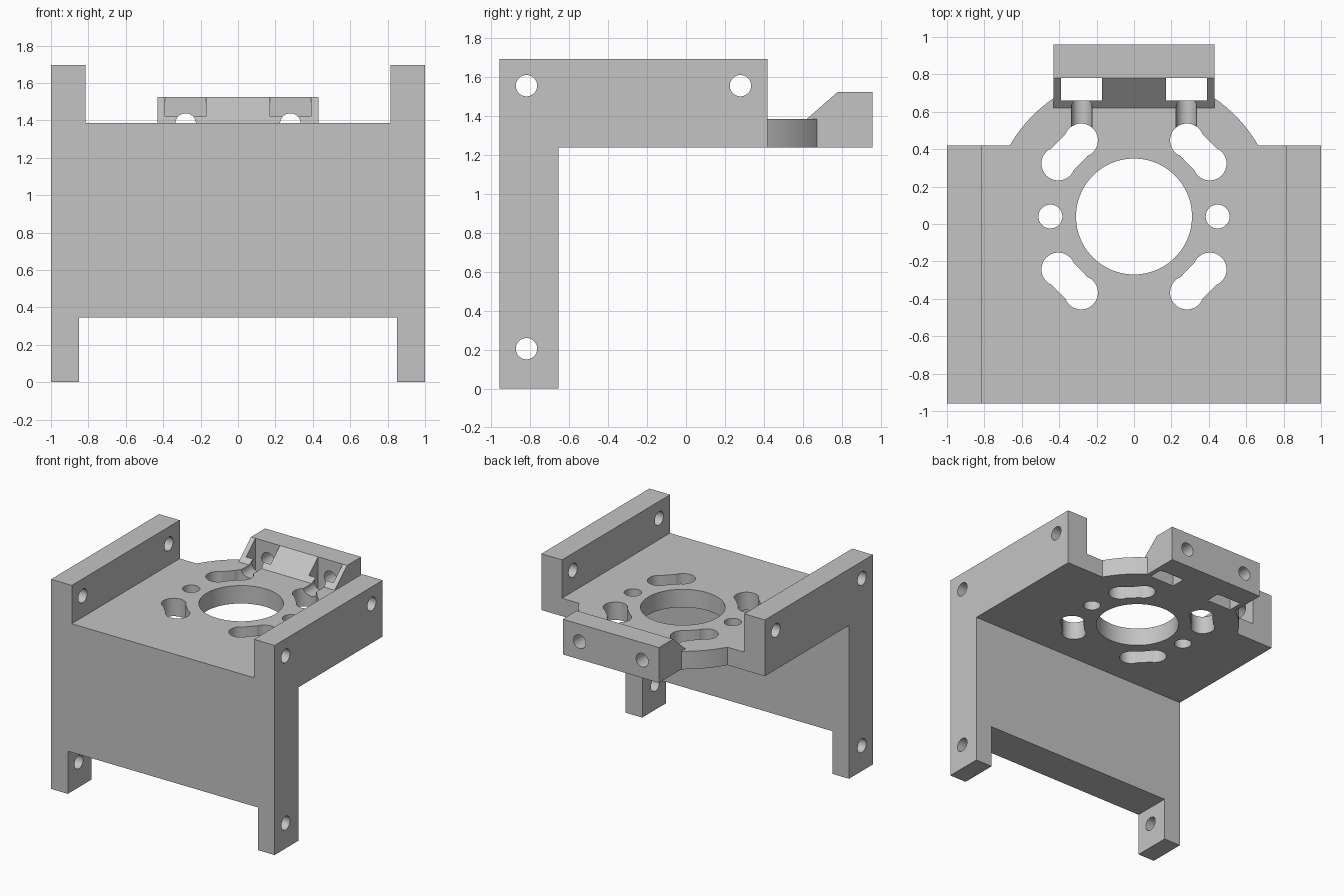
import bpy, bmesh, math
from mathutils import Matrix, Vector

if "Cube" in bpy.data.objects:
    bpy.data.objects.remove(bpy.data.objects["Cube"])

grey = bpy.data.materials.new("plain grey")
grey.diffuse_color = (0.55, 0.55, 0.55, 1)
grey.use_nodes = True
grey.node_tree.nodes["Principled BSDF"].inputs["Base Color"].default_value = grey.diffuse_color


def make_object(name, bm):
    bmesh.ops.recalc_face_normals(bm, faces=bm.faces)
    mesh = bpy.data.meshes.new(name)
    bm.to_mesh(mesh)
    bm.free()
    mesh.materials.append(grey)
    obj = bpy.data.objects.new(name, mesh)
    bpy.context.collection.objects.link(obj)
    return obj


def side_prism(name, profile, half_width):
    """Extrude a (y, z) profile along x, centred on x = 0."""
    bm = bmesh.new()
    face = bm.faces.new([bm.verts.new((-half_width, y, z)) for y, z in profile])
    new = bmesh.ops.extrude_face_region(bm, geom=[face])["geom"]
    bmesh.ops.translate(bm, vec=(2 * half_width, 0, 0),
                        verts=[v for v in new if isinstance(v, bmesh.types.BMVert)])
    return make_object(name, bm)


def box(name, low, high, turn=0.0):
    low, high = Vector(low), Vector(high)
    bm = bmesh.new()
    bmesh.ops.create_cube(bm, size=1, matrix=Matrix.Translation((low + high) / 2)
                          @ Matrix.Rotation(turn, 4, 'Z')
                          @ Matrix.Diagonal((*(high - low), 1)))
    return make_object(name, bm)


def cylinder(name, centre, radius, length, axis='Z', sides=48):
    rot = {'X': Matrix.Rotation(math.pi / 2, 4, 'Y'),
           'Y': Matrix.Rotation(math.pi / 2, 4, 'X'),
           'Z': Matrix.Identity(4)}[axis]
    bm = bmesh.new()
    bmesh.ops.create_cone(bm, cap_ends=True, segments=sides, radius1=radius, radius2=radius,
                          depth=length, matrix=Matrix.Translation(centre) @ rot)
    return make_object(name, bm)


def combine(body, tool, operation):
    mod = body.modifiers.new("combine", 'BOOLEAN')
    mod.operation, mod.solver, mod.object = operation, 'EXACT', tool
    bpy.context.view_layer.objects.active = body
    bpy.ops.object.modifier_apply(modifier=mod.name)
    bpy.data.objects.remove(tool)


def cut(tool):
    combine(bracket, tool, 'DIFFERENCE')


BOTTOM, TOP = 1.24, 1.385      # plate heights
MID = (BOTTOM + TOP) / 2
HUB_Y = 0.04                   # centre of the hole pattern

# L-shaped body, with the channel between the rails and the gap between the legs
bracket = side_prism("motor_bracket", [(-0.96, 0), (-0.655, 0), (-0.655, BOTTOM),
                                       (0.42, BOTTOM), (0.42, 1.695), (-0.96, 1.695)], 1)
cut(box("rail_channel", (-0.815, -2, TOP), (0.815, 2, 2)))
cut(box("leg_gap", (-0.85, -2, -1), (0.85, 0, 0.345)))

# Rounded back of the plate and the clamp block with its sloped front
combine(bracket, cylinder("round_plate", (0, HUB_Y, MID), 0.765, TOP - BOTTOM, sides=96), 'UNION')
combine(bracket, side_prism("clamp_block", [(0.62, BOTTOM), (0.96, BOTTOM), (0.96, 1.525),
                                            (0.78, 1.525), (0.62, TOP)], 0.43), 'UNION')

# Central bore
cut(cylinder("centre_bore", (0, HUB_Y, MID), 0.31, 0.6, sides=96))

for s in (-1, 1):
    # Small plate hole, nut pocket and screw channel on each side
    cut(cylinder("plate_hole", (s * 0.447, HUB_Y, MID), 0.064, 0.6))
    cut(box("nut_pocket", (s * 0.28 - 0.11, 0.66, 1), (s * 0.28 + 0.11, 0.78, 2)))
    cut(cylinder("screw_channel", (s * 0.28, 0.8, 1.383), 0.055, 0.7, 'Y'))
    # Diagonal slots: round ends joined by a slightly narrower waist
    for t in (-1, 1):
        a = Vector((s * 0.283, HUB_Y + t * 0.407, MID))
        b = Vector((s * 0.405, HUB_Y + t * 0.283, MID))
        for end in (a, b):
            cut(cylinder("slot_end", end, 0.09, 0.6))
        m, half = (a + b) / 2, Vector(((a - b).length / 2, 0.083, 0.3))
        cut(box("slot_waist", m - half, m + half, math.atan2(b.y - a.y, b.x - a.x)))

# Mounting holes through both rails and both legs
for y, z in ((-0.82, 0.205), (-0.82, 1.557), (0.28, 1.557)):
    cut(cylinder("mounting_hole", (0, y, z), 0.055, 3, 'X'))

bpy.ops.object.select_all(action='DESELECT')
bracket.select_set(True)
bpy.context.view_layer.objects.active = bracket
bpy.ops.object.shade_smooth_by_angle(angle=math.radians(25))
